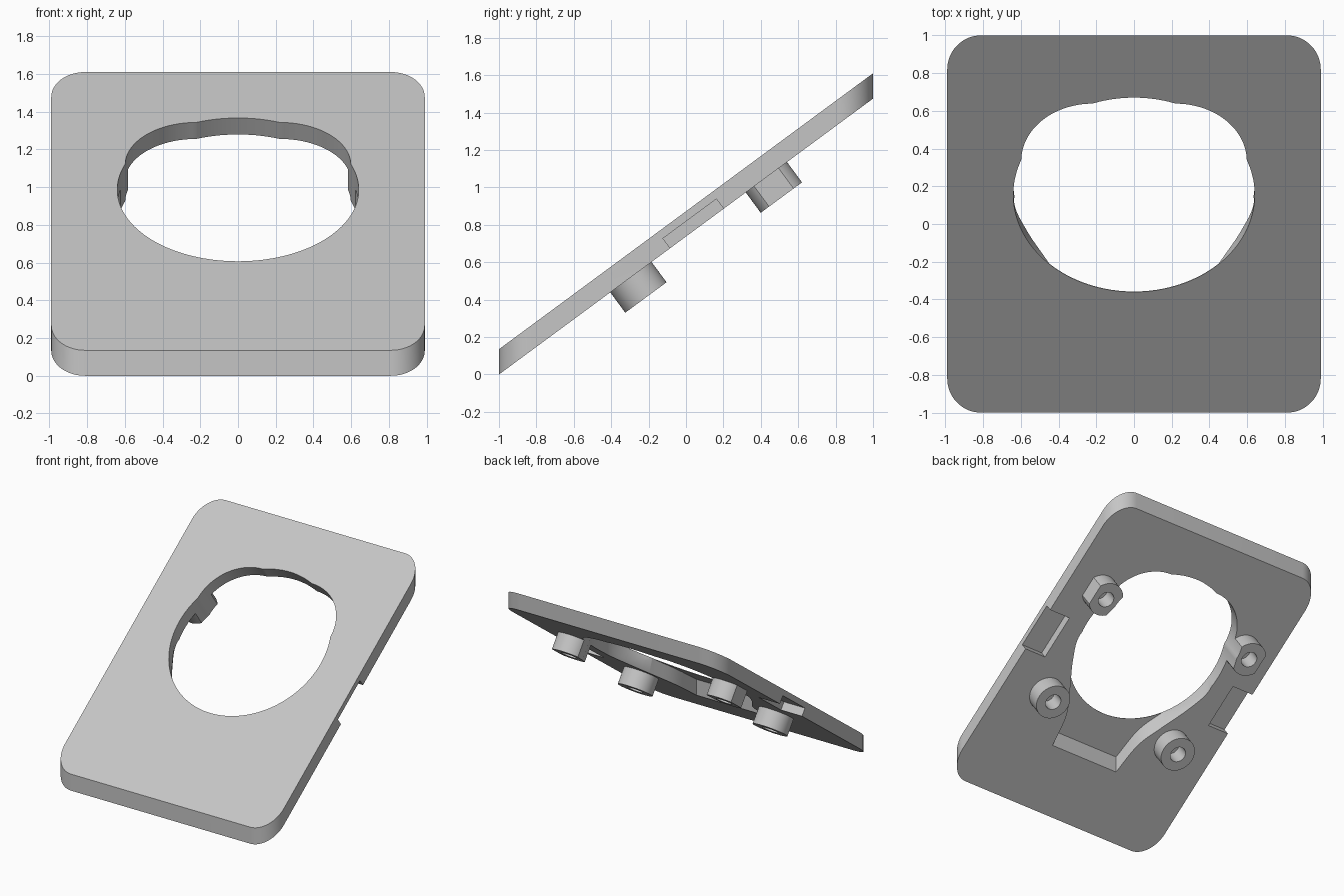
import bpy, bmesh, math
from mathutils import Matrix, Vector

cube = bpy.data.objects.get("Cube")
if cube:
    bpy.data.objects.remove(cube, do_unlink=True)

grey = bpy.data.materials.new("plain_grey")
grey.use_nodes = True
colour = (0.56, 0.56, 0.56, 1)
grey.diffuse_color = colour
grey.node_tree.nodes["Principled BSDF"].inputs["Base Color"].default_value = colour

# Plate frame: x across, y up the slope, z out of the upper face
SLOPE = 0.7375
TILT = math.atan(SLOPE)
FRAME = Matrix.Translation((0, 0, SLOPE)) @ Matrix.Rotation(TILT, 4, 'X')
THICK = 0.135 * math.cos(TILT)


def prism(name, outline, low, high, lean=0.0):
    """Extrude an outline through the plate frame; lean = SLOPE gives upright walls."""
    bm = bmesh.new()
    rings = [[bm.verts.new(FRAME @ Vector((x, y + lean * h, h))) for x, y in outline]
             for h in (low, high)]
    count = len(outline)
    bm.faces.new(rings[0])
    bm.faces.new(rings[1])
    for i in range(count):
        j = (i + 1) % count
        bm.faces.new((rings[0][i], rings[0][j], rings[1][j], rings[1][i]))
    bmesh.ops.recalc_face_normals(bm, faces=bm.faces)
    mesh = bpy.data.meshes.new(name)
    bm.to_mesh(mesh)
    bm.free()
    mesh.materials.append(grey)
    ob = bpy.data.objects.new(name, mesh)
    bpy.context.collection.objects.link(ob)
    return ob


def circle(cx, cy, r, steps=96):
    return [(cx + r * math.cos(2 * math.pi * i / steps),
             cy + r * math.sin(2 * math.pi * i / steps)) for i in range(steps)]


def box(x0, x1, y0, y1):
    return [(x0, y0), (x1, y0), (x1, y1), (x0, y1)]


def rounded(hx, hy, r, steps=16):
    pts = []
    for q, (sx, sy) in enumerate(((1, 1), (-1, 1), (-1, -1), (1, -1))):
        for i in range(steps + 1):
            a = math.pi / 2 * (q + i / steps)
            pts.append((sx * (hx - r) + r * math.cos(a), sy * (hy - r) + r * math.sin(a)))
    return pts


def smooth_path(pts, steps=8):
    """Catmull-Rom curve through the points."""
    p = [Vector(q) for q in pts]
    p = [2 * p[0] - p[1]] + p + [2 * p[-1] - p[-2]]
    out = []
    for a, b, c, d in zip(p, p[1:], p[2:], p[3:]):
        for i in range(steps):
            t = i / steps
            out.append(0.5 * (2 * b + (c - a) * t + (2 * a - 5 * b + 4 * c - d) * t * t
                              + (3 * b - a - 3 * c + d) * t ** 3))
    return [tuple(v) for v in out] + [tuple(p[-2])]


def carve(ob, cutters):
    for c in cutters:
        mod = ob.modifiers.new("cut", 'BOOLEAN')
        mod.operation = 'DIFFERENCE'
        mod.solver = 'EXACT'
        mod.object = c
    bpy.context.view_layer.update()
    deps = bpy.context.evaluated_depsgraph_get()
    mesh = bpy.data.meshes.new_from_object(ob.evaluated_get(deps))
    ob.modifiers.clear()
    ob.data = mesh
    mesh.materials.clear()
    mesh.materials.append(grey)


# Lens opening: one large round hole and two smaller lobes
opening = [prism("opening_cutter", circle(0, 0.2725, 0.64, 128), -0.4, 0.3)]
for s in (-1, 1):
    opening.append(prism("lobe_cutter", circle(s * 0.22, 0.495, 0.378), -0.4, 0.3))

# Deep underside recess below the opening, with upright walls
side = smooth_path([(0.31, -0.72), (0.35, -0.46), (0.45, -0.26), (0.565, -0.05),
                    (0.635, 0.14), (0.6, 0.32)])
recess = prism("recess_cutter", side + [(-x, y) for x, y in reversed(side)],
               -0.03, THICK - 0.004, SLOPE)

# Side pockets in the underside
pockets = [prism("pocket_cutter", box(*sorted((s * 0.8, s * 1.1)), -0.105, 0.25), -0.05, 0.065)
           for s in (-1, 1)]

# Sloping plate with upright outer walls
outline = [(x, y / math.cos(TILT)) for x, y in rounded(0.99, 1.0, 0.18)]
plate = prism("sloping_plate", outline, 0, THICK, SLOPE)
carve(plate, [recess] + opening + pockets)
parts = [plate]

# Screw bosses under the plate; the upper pair has a flat outer side
HEIGHT = 0.135
helpers = opening + pockets + [recess]
for s, side_name in ((1, "left"), (-1, "right")):
    for level, bx, by in (("upper", 0.70, 0.534), ("lower", 0.61, -0.366)):
        boss = prism(f"{level}_{side_name}_boss", circle(s * bx, by, 0.137, 64), -HEIGHT, 0.004)
        cutters = [prism("screw_hole_cutter", circle(s * bx, by, 0.062, 40), -0.3, -0.005)]
        if level == "upper":
            cutters.append(prism("flat_cutter",
                                 box(*sorted((s * 0.81, s * 1.0)), by - 0.3, by + 0.3), -0.3, 0.1))
        helpers += cutters
        carve(boss, cutters + (opening if level == "upper" else []))
        parts.append(boss)

for h in helpers:
    bpy.data.objects.remove(h, do_unlink=True)

bpy.ops.object.select_all(action='DESELECT')
for ob in parts:
    ob.select_set(True)
bpy.context.view_layer.objects.active = plate
bpy.ops.object.shade_smooth_by_angle(angle=math.radians(25))
